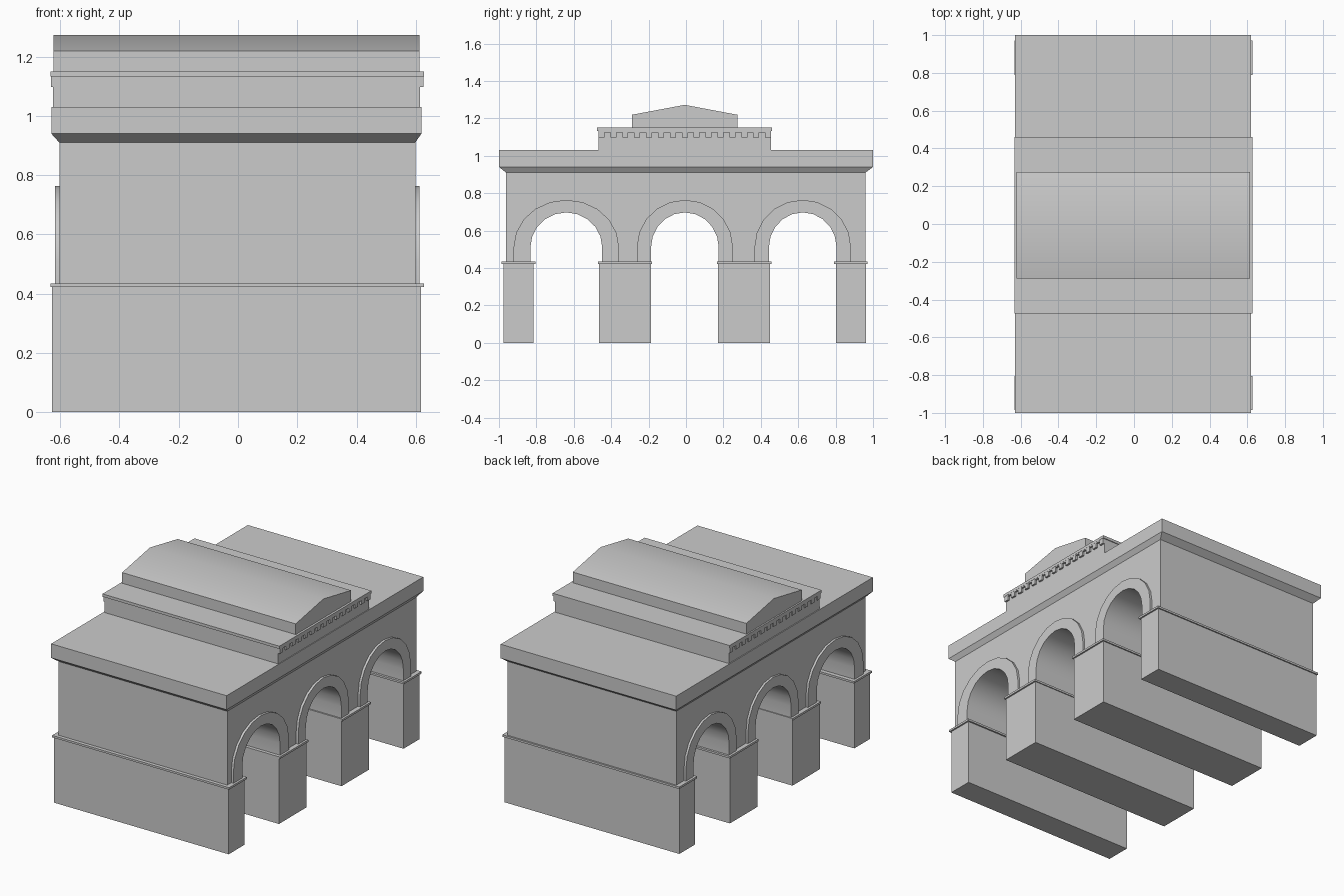
import bpy, bmesh
from math import pi, cos, sin, radians

if "Cube" in bpy.data.objects:
    bpy.data.objects.remove(bpy.data.objects["Cube"])


def loft(name, rings, smooth=False):
    """Closed solid through matching rings of points."""
    bm = bmesh.new()
    loops = [[bm.verts.new(p) for p in ring] for ring in rings]
    n = len(loops[0])
    for a, b in zip(loops, loops[1:]):
        for i in range(n):
            j = (i + 1) % n
            bm.faces.new((a[i], a[j], b[j], b[i]))
    bm.faces.new(loops[0][::-1])
    bm.faces.new(loops[-1])
    bmesh.ops.recalc_face_normals(bm, faces=bm.faces)
    mesh = bpy.data.meshes.new(name)
    bm.to_mesh(mesh)
    bm.free()
    obj = bpy.data.objects.new(name, mesh)
    bpy.context.collection.objects.link(obj)
    if smooth:
        bpy.ops.object.select_all(action='DESELECT')
        obj.select_set(True)
        bpy.context.view_layer.objects.active = obj
        bpy.ops.object.shade_smooth_by_angle(angle=radians(30))
    return obj


def rect(x0, x1, y0, y1, z):
    return [(x0, y0, z), (x1, y0, z), (x1, y1, z), (x0, y1, z)]


def box(name, x0, x1, y0, y1, z0, z1):
    return loft(name, [rect(x0, x1, y0, y1, z0), rect(x0, x1, y0, y1, z1)])


def prism(name, profile, x0, x1, smooth=False):
    """Extrude a (y, z) profile along x."""
    return loft(name, [[(x, y, z) for y, z in profile] for x in (x0, x1)], smooth)


SPRING, BASE = 0.51, 0.435


def arch(centre, half_width, rise, segments=10):
    """Arch outline from low y to high y, with straight legs."""
    pts = [(centre - half_width, BASE)]
    for i in range(segments + 1):
        a = pi - pi * i / segments
        pts.append((centre + half_width * cos(a), SPRING + rise * sin(a)))
    return pts + [(centre + half_width, BASE)]


# Piers with projecting impost bands
for i, (y0, y1, m0, m1) in enumerate([(-0.976, -0.815, -0.986, -0.805),
                                      (-0.465, -0.187, -0.47, -0.181),
                                      (0.171, 0.449, 0.166, 0.457),
                                      (0.802, 0.963, 0.79, 0.971)]):
    box(f"pier_{i}", -0.627, 0.617, y0, y1, 0, 0.424)
    box(f"impost_{i}", -0.632, 0.627, m0, m1, 0.422, BASE)

# Vaulted body: one outline with three arches cut into the underside
# (centre, inner half width, outer half width)
arches = [(-0.64, 0.192, 0.282), (-0.006, 0.181, 0.257), (0.624, 0.181, 0.258)]
profile = [(-0.963, 0.91), (-0.963, BASE)]
for c, inner, outer in arches:
    profile += arch(c, inner, 0.187)
profile += [(0.96, BASE), (0.96, 0.91)]
prism("arcade_body", profile, -0.603, 0.598, smooth=True)

# Raised arch surrounds on both open faces
for i, (c, inner, outer) in enumerate(arches):
    surround = arch(c, outer, 0.254) + arch(c, inner, 0.187)[::-1]
    prism(f"arch_surround_right_{i}", surround, 0.595, 0.613, smooth=True)
    prism(f"arch_surround_left_{i}", surround, -0.617, -0.6, smooth=True)

# Cornice with sloped underside, and flat roof slab
loft("cornice", [rect(-0.603, 0.598, -0.963, 0.96, 0.91),
                 rect(-0.63, 0.619, -1, 1, 0.94),
                 rect(-0.63, 0.619, -1, 1, 1.03)])

# Attic storey and its ledge
box("attic", -0.624, 0.614, -0.468, 0.455, 1.03, 1.135)
box("attic_ledge", -0.632, 0.627, -0.475, 0.46, 1.132, 1.15)

# Toothed moulding under the ledge at each end
teeth, y_start, y_end = 15, -0.468, 0.455
step = (y_end - y_start) / (teeth - 0.5)
comb = [(y_end, 1.133), (y_start, 1.133)]
for i in range(teeth):
    y = y_start + i * step
    if i:
        comb.append((y, 1.124))
    comb += [(y, 1.098), (y + step / 2, 1.098)]
    if i < teeth - 1:
        comb.append((y + step / 2, 1.124))
prism("tooth_moulding_right", comb, 0.61, 0.626)
prism("tooth_moulding_left", comb, -0.631, -0.62)

# Low gabled top block
prism("gabled_top", [(-0.289, 1.148), (0.275, 1.148), (0.275, 1.219),
                     (-0.007, 1.272), (-0.289, 1.219)], -0.622, 0.613, smooth=True)
